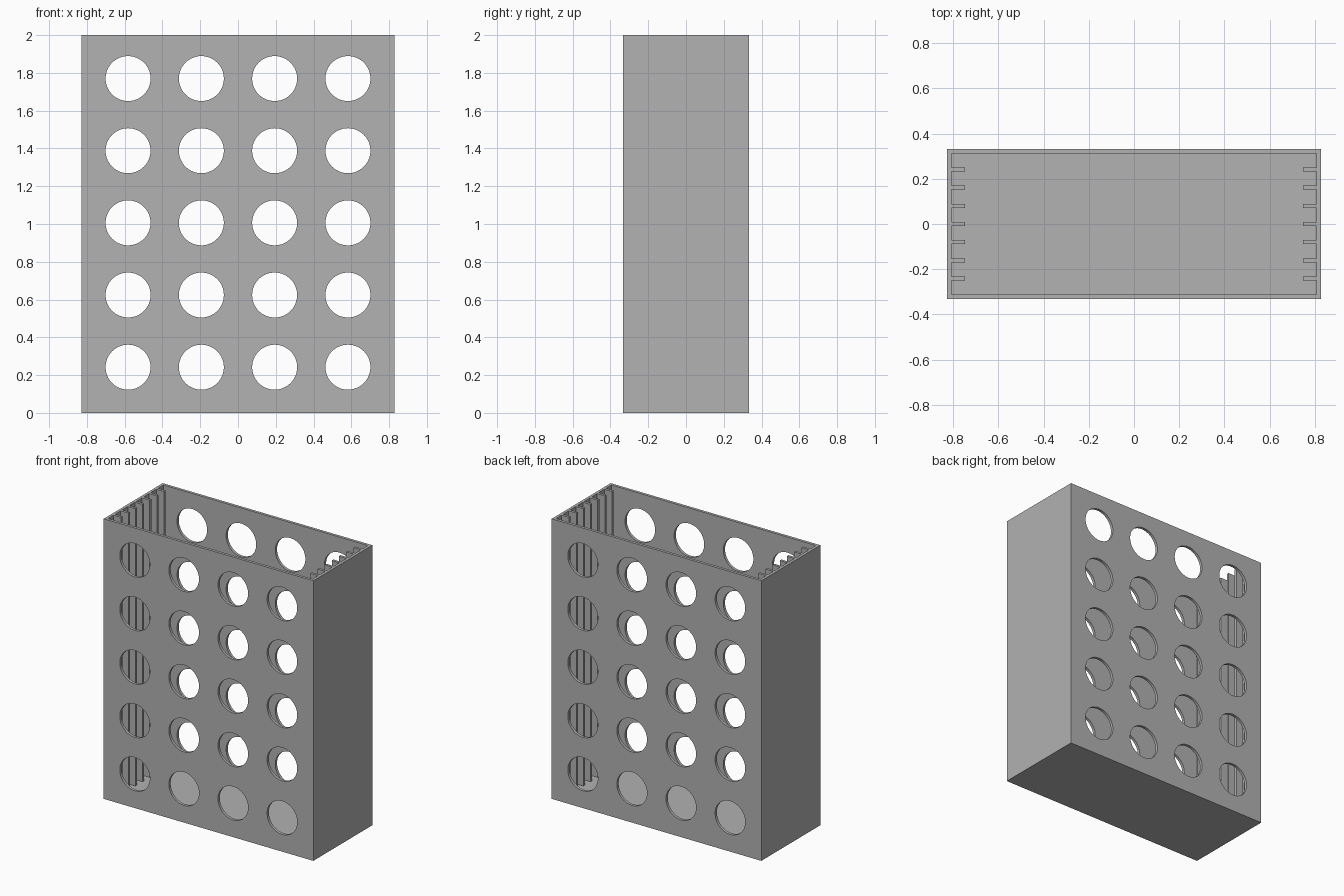
import bpy
import bmesh
from mathutils import Matrix, Vector

cube = bpy.data.objects.get("Cube")
if cube:
    bpy.data.objects.remove(cube, do_unlink=True)

# Overall sizes
HALF_X, HALF_Y, HEIGHT = 0.828, 0.333, 2.0
WALL = 0.02
RIB_LENGTH, RIB_WIDTH, RIB_STEP, RIB_COUNT = 0.06, 0.018, 0.0805, 7
HOLE_RADIUS, HOLE_STEP_X, HOLE_STEP_Z, HOLE_MID_Z = 0.119, 0.388, 0.382, 1.006

grey = bpy.data.materials.new("plain grey")
grey.use_nodes = True
colour = (0.445, 0.445, 0.445, 1)
grey.diffuse_color = colour
grey.node_tree.nodes["Principled BSDF"].inputs["Base Color"].default_value = colour


def make_object(name, bm):
    bmesh.ops.recalc_face_normals(bm, faces=bm.faces)
    mesh = bpy.data.meshes.new(name)
    bm.to_mesh(mesh)
    bm.free()
    mesh.materials.append(grey)
    obj = bpy.data.objects.new(name, mesh)
    bpy.context.collection.objects.link(obj)
    return obj


def prism(name, outline, bottom, top):
    bm = bmesh.new()
    face = bm.faces.new([bm.verts.new((x, y, bottom)) for x, y in outline])
    walls = bmesh.ops.extrude_face_region(bm, geom=[face])
    raised = [v for v in walls["geom"] if isinstance(v, bmesh.types.BMVert)]
    bmesh.ops.translate(bm, verts=raised, vec=(0, 0, top - bottom))
    return make_object(name, bm)


# Solid block of the box
box = prism("ribbed_box", [(-HALF_X, -HALF_Y), (HALF_X, -HALF_Y),
                           (HALF_X, HALF_Y), (-HALF_X, HALF_Y)], 0, HEIGHT)

# Cavity with slots that leave the upright ribs on both end walls
in_x, in_y = HALF_X - WALL, HALF_Y - WALL
side = [(in_x, -in_y)]
for i in range(RIB_COUNT):
    y = (i - (RIB_COUNT - 1) / 2) * RIB_STEP
    low, high = y - RIB_WIDTH / 2, y + RIB_WIDTH / 2
    tip = in_x - RIB_LENGTH
    side += [(in_x, low), (tip, low), (tip, high), (in_x, high)]
side.append((in_x, in_y))
cavity = prism("cavity_cutter", side + [(-x, y) for x, y in reversed(side)],
               WALL, HEIGHT + 0.1)

# Round holes through the front and back walls
bm = bmesh.new()
turn = Matrix.Rotation(1.5707963, 4, 'X')
for col in range(4):
    for row in range(5):
        centre = Vector(((col - 1.5) * HOLE_STEP_X, 0,
                         HOLE_MID_Z + (row - 2) * HOLE_STEP_Z))
        bmesh.ops.create_cone(bm, cap_ends=True, segments=64,
                              radius1=HOLE_RADIUS, radius2=HOLE_RADIUS,
                              depth=1, matrix=Matrix.Translation(centre) @ turn)
holes = make_object("hole_cutter", bm)

# Cut the box, then drop the cutters
bpy.ops.object.select_all(action='DESELECT')
bpy.context.view_layer.objects.active = box
box.select_set(True)
for cutter in (cavity, holes):
    cutter.hide_render = True
    mod = box.modifiers.new(cutter.name, 'BOOLEAN')
    mod.operation = 'DIFFERENCE'
    mod.solver = 'EXACT'
    mod.object = cutter
    bpy.ops.object.modifier_apply(modifier=mod.name)
    bpy.data.objects.remove(cutter, do_unlink=True)
bpy.ops.object.shade_smooth_by_angle(angle=0.5)
